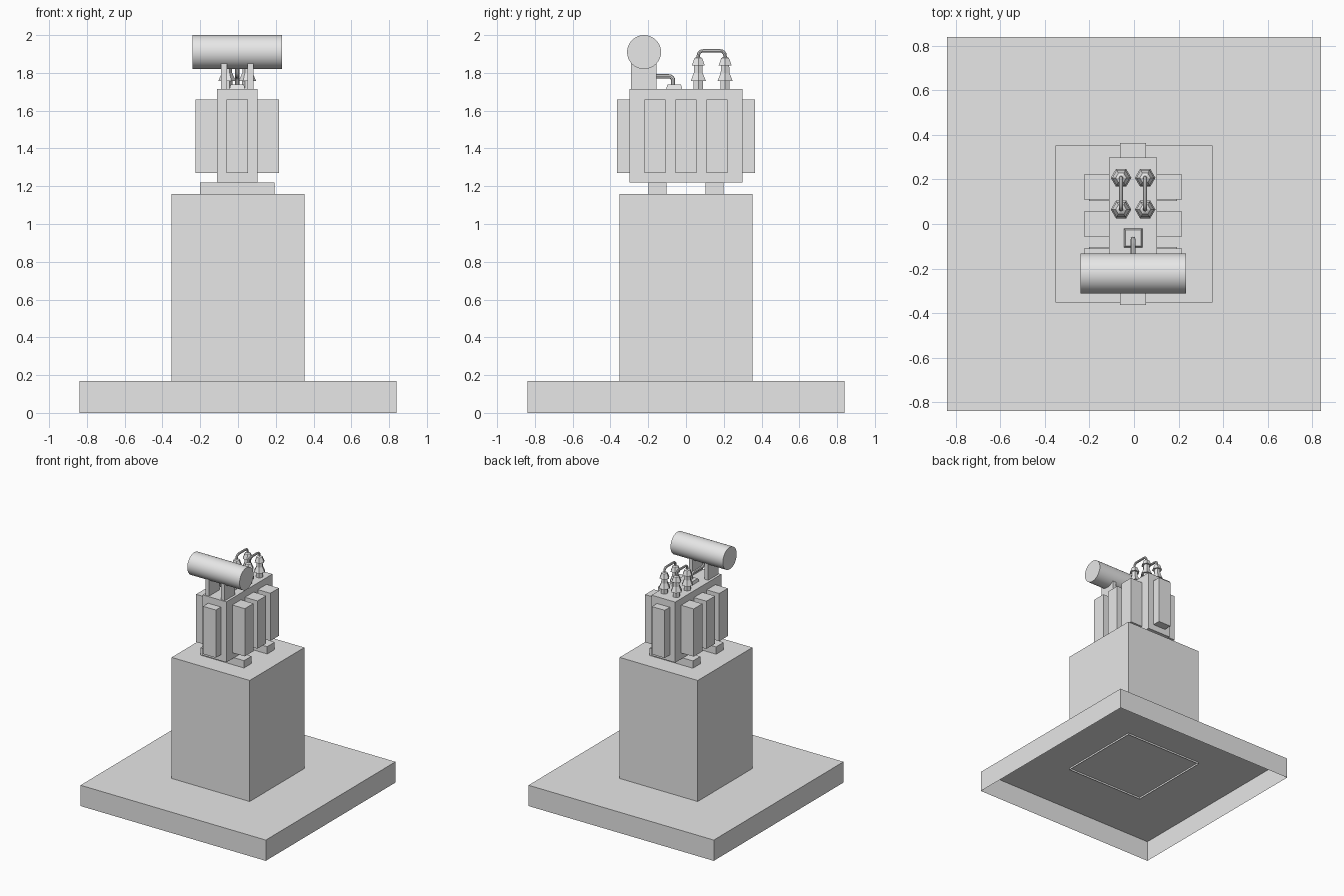
import bpy, bmesh, math
from mathutils import Vector, Matrix

if "Cube" in bpy.data.objects:
    bpy.data.objects.remove(bpy.data.objects["Cube"], do_unlink=True)

grey = bpy.data.materials.new("light grey")
grey.use_nodes = True
colour = (0.8, 0.8, 0.8, 1)
grey.diffuse_color = colour
grey.node_tree.nodes["Principled BSDF"].inputs["Base Color"].default_value = colour

CX = -0.004  # centre line of the transformer


def add_mesh(name, bm, smooth=False):
    mesh = bpy.data.meshes.new(name)
    bmesh.ops.recalc_face_normals(bm, faces=bm.faces)
    bm.to_mesh(mesh)
    bm.free()
    return add_object(name, mesh, smooth)


def add_object(name, mesh, smooth):
    obj = bpy.data.objects.new(name, mesh)
    bpy.context.collection.objects.link(obj)
    mesh.materials.clear()
    mesh.materials.append(grey)
    if smooth:
        bpy.ops.object.select_all(action="DESELECT")
        obj.select_set(True)
        bpy.context.view_layer.objects.active = obj
        bpy.ops.object.shade_smooth_by_angle(angle=math.radians(35))
    return obj


def box(name, low, high, open_bottom=False, taper=1):
    low, high = Vector(low), Vector(high)
    size, mid = high - low, (high + low) / 2
    bm = bmesh.new()
    bmesh.ops.create_cube(bm, size=1)
    for v in bm.verts:
        if v.co.z > 0:
            v.co.x *= taper
            v.co.y *= taper
    if open_bottom:
        under = [f for f in bm.faces if f.calc_center_median().z < -0.4]
        bmesh.ops.delete(bm, geom=under, context="FACES_ONLY")
    for v in bm.verts:
        v.co = Vector(a * b for a, b in zip(v.co, size)) + mid
    return add_mesh(name, bm)


def lathe(name, profile, centre, sides):
    """Stack of rings of (radius, height), capped at both ends."""
    bm = bmesh.new()
    rings = []
    for r, z in profile:
        angles = [2 * math.pi * i / sides for i in range(sides)]
        rings.append([bm.verts.new((centre[0] + r * math.cos(a),
                                    centre[1] + r * math.sin(a), z)) for a in angles])
    for a, b in zip(rings, rings[1:]):
        for i in range(sides):
            j = (i + 1) % sides
            bm.faces.new((a[i], a[j], b[j], b[i]))
    bm.faces.new(rings[0][::-1])
    bm.faces.new(rings[-1])
    return add_mesh(name, bm)


def pipe(name, path, radius, bend):
    """Round tube along a path with rounded corners."""
    path = [Vector(p) for p in path]
    points = [path[0]]
    for before, corner, after in zip(path, path[1:], path[2:]):
        start = corner + (before - corner).normalized() * bend
        end = corner + (after - corner).normalized() * bend
        for i in range(5):
            t = i / 4
            points.append(start.lerp(corner, t).lerp(corner.lerp(end, t), t))
    points.append(path[-1])
    curve = bpy.data.curves.new(name, "CURVE")
    curve.dimensions = "3D"
    curve.bevel_depth = radius
    curve.bevel_resolution = 2
    curve.use_fill_caps = True
    spline = curve.splines.new("POLY")
    spline.points.add(len(points) - 1)
    for p, co in zip(spline.points, points):
        p.co = (*co, 1)
    temp = bpy.data.objects.new(name + "_path", curve)
    bpy.context.collection.objects.link(temp)
    bpy.context.view_layer.update()
    evaluated = temp.evaluated_get(bpy.context.evaluated_depsgraph_get())
    mesh = bpy.data.meshes.new_from_object(evaluated)
    bpy.data.objects.remove(temp, do_unlink=True)
    return add_object(name, mesh, True)


# Hollow plinth and pedestal, both open underneath
box("base_slab", (-0.838, -0.838, 0), (0.838, 0.838, 0.17), True)
box("pedestal", (-0.353, -0.353, 0.155), (0.353, 0.353, 1.16), True)

# Tank on two cross feet
for side, y in (("front", -0.15), ("back", 0.15)):
    box(side + "_foot", (CX - 0.197, y - 0.048, 1.16), (CX + 0.197, y + 0.048, 1.22))
box("tank", (CX - 0.107, -0.298, 1.22), (CX + 0.107, 0.298, 1.715))

# Radiators on all four walls
for side, s in (("left", 1), ("right", -1)):
    for i, y in enumerate((-0.165, 0, 0.165)):
        xs = sorted((CX + s * 0.107, CX + s * 0.22))
        box(f"{side}_radiator_{i + 1}", (xs[0], y - 0.056, 1.27), (xs[1], y + 0.056, 1.66))
for side, s in (("front", -1), ("back", 1)):
    ys = sorted((s * 0.298, s * 0.364))
    box(side + "_radiator", (CX - 0.058, ys[0], 1.27), (CX + 0.058, ys[1], 1.66))

# Oil drum across the front, on two plates
drum = bmesh.new()
bmesh.ops.create_cone(drum, cap_ends=True, segments=32, radius1=0.09, radius2=0.09, depth=0.473,
                      matrix=Matrix.Translation((CX, -0.222, 1.91)) @ Matrix.Rotation(math.pi / 2, 4, "Y"))
add_mesh("oil_drum", drum, True)
for side, s in (("left", 1), ("right", -1)):
    x = CX + s * 0.071
    box(side + "_drum_support", (x - 0.016, -0.29, 1.715), (x + 0.016, -0.156, 1.85))

# Oil pipe from the tank lid to the drum
box("pipe_flange", (CX - 0.041, -0.105, 1.715), (CX + 0.041, -0.02, 1.738), taper=0.85)
pipe("oil_pipe", [(CX, -0.068, 1.72), (CX, -0.068, 1.782), (CX, -0.222, 1.782), (CX, -0.222, 1.85)],
     0.011, 0.025)

# Six-sided bushings in pairs, joined by bent wires
BUSHING = [(0.028, 1.715), (0.028, 1.758), (0.046, 1.758), (0.027, 1.8),
           (0.025, 1.838), (0.04, 1.838), (0.024, 1.878), (0.012, 1.884)]
for side, x in (("left", 0.05), ("right", -0.058)):
    for place, y in (("front", 0.065), ("back", 0.207)):
        lathe(f"{side}_{place}_bushing", BUSHING, (x, y), 6)
    pipe(side + "_wire", [(x, 0.065, 1.87), (x, 0.065, 1.917), (x, 0.207, 1.917), (x, 0.207, 1.87)],
         0.009, 0.03)
